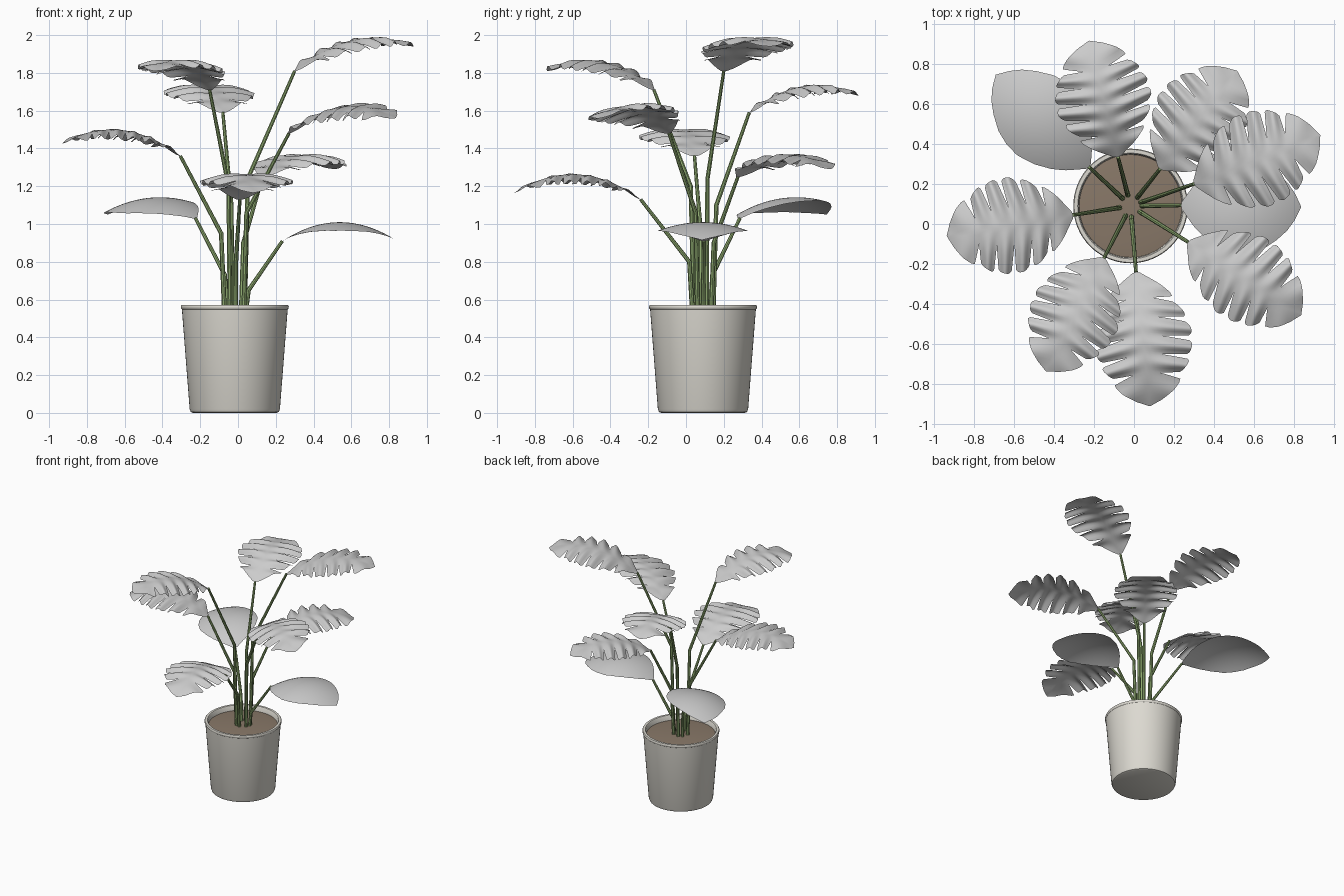
import bpy, bmesh, math
from mathutils import Vector

if "Cube" in bpy.data.objects:
    bpy.data.objects.remove(bpy.data.objects["Cube"])

CX, CY = -0.017, 0.09          # pot axis


def material(name, rgb):
    m = bpy.data.materials.new(name)
    m.diffuse_color = (*rgb, 1)
    m.use_nodes = True
    m.node_tree.nodes["Principled BSDF"].inputs["Base Color"].default_value = m.diffuse_color
    return m


def finish(name, bm, mat=None, angle=40):
    me = bpy.data.meshes.new(name)
    bm.to_mesh(me)
    bm.free()
    ob = bpy.data.objects.new(name, me)
    bpy.context.collection.objects.link(ob)
    if mat:
        me.materials.append(mat)
    bpy.ops.object.select_all(action='DESELECT')
    ob.select_set(True)
    bpy.context.view_layer.objects.active = ob
    bpy.ops.object.shade_smooth_by_angle(angle=math.radians(angle))
    return ob


def lathe(name, profile, mat, n=64):
    bm = bmesh.new()
    rings = []
    for r, z in profile:
        if r == 0:
            rings.append([bm.verts.new((CX, CY, z))] * n)
        else:
            rings.append([bm.verts.new((CX + r * math.cos(2 * math.pi * i / n),
                                        CY + r * math.sin(2 * math.pi * i / n), z)) for i in range(n)])
    for a, b in zip(rings, rings[1:]):
        for i in range(n):
            j = (i + 1) % n
            bm.faces.new(list(dict.fromkeys((a[i], a[j], b[j], b[i]))))
    bmesh.ops.recalc_face_normals(bm, faces=bm.faces)
    return finish(name, bm, mat)


clay = material("clay", (0.72, 0.70, 0.64))
earth = material("earth", (0.25, 0.19, 0.14))
green = material("stem_green", (0.27, 0.40, 0.16))

# Pot with rounded foot and lip, and the soil disc
lathe("pot", [(0, 0), (0.222, 0), (0.233, 0.005), (0.239, 0.02), (0.280, 0.548), (0.285, 0.553),
              (0.286, 0.564), (0.282, 0.57), (0.264, 0.57), (0.259, 0.564), (0.254, 0.50),
              (0.225, 0.06), (0, 0.06)], clay)
lathe("soil", [(0.257, 0.53), (0.2, 0.537), (0, 0.54)], earth)

# Leaf outline: (position along midrib, relative half width)
OUTLINE = [(0, 0.08), (0.08, 0.45), (0.15, 0.66), (0.25, 0.86), (0.38, 1), (0.5, 0.99),
           (0.62, 0.9), (0.75, 0.7), (0.85, 0.5), (0.93, 0.27), (1, 0)]


def width(u):
    for (a, wa), (b, wb) in zip(OUTLINE, OUTLINE[1:]):
        if u <= b:
            return wa + (wb - wa) * (u - a) / (b - a)
    return 0


def leaf(name, base, tip, half, arch, roll, split):
    base, tip = Vector(base), Vector(tip)
    d = tip - base
    side = Vector((-d.y, d.x, 0)).normalized()
    cuts = [0, 0.18, 0.32, 0.46, 0.60, 0.74, 1] if split else [0, 1]
    nu, nv = (8, 8) if split else (40, 10)
    bm = bmesh.new()
    for s in (-1, 1):
        for u0, u1 in zip(cuts, cuts[1:]):
            # lobes narrow towards the margin, except at the base and tip
            anchor = 0 if u0 == 0 else 1 if u1 == 1 else (u0 + u1) / 2
            grid = []
            for i in range(nu + 1):
                t = 2 * i / nu - 1
                u = u0 + (u1 - u0) * i / nu
                row = []
                for j in range(nv + 1):
                    v = j / nv
                    w = width(u) * v
                    x, puff = u, 0
                    if split:
                        open_ = max(0, (v - 0.4) / 0.6)
                        pinch = 0.25 * (u1 - u0) * open_
                        if anchor == 0:
                            x -= pinch / 2 * i / nu
                        elif anchor == 1:
                            x += pinch / 2 * (1 - i / nu)
                        else:
                            x = anchor + (u - anchor) * (1 - 0.25 * open_)
                        w *= 1 - 0.06 * open_ * t ** 4
                        puff = 0.013 * min(1, 2 * w) * math.cos(math.pi * t)
                    x += 0.07 * w
                    lat, z = s * half * w, puff - 0.045 * w * w
                    lat, z = (lat * math.cos(roll) + z * math.sin(roll),
                              z * math.cos(roll) - lat * math.sin(roll))
                    p = base + d * x + side * lat
                    p.z += z + 4 * arch * x * (1 - x)
                    row.append(bm.verts.new(p))
                grid.append(row)
            for i in range(nu):
                for j in range(nv):
                    q = (grid[i][j], grid[i + 1][j], grid[i + 1][j + 1], grid[i][j + 1])
                    bm.faces.new(q if s > 0 else q[::-1])
    bmesh.ops.remove_doubles(bm, verts=bm.verts, dist=0.0004)
    bmesh.ops.dissolve_degenerate(bm, edges=bm.edges, dist=0.0001)
    finish(name, bm, angle=60)


def stem(name, base, bend_z):
    # upright from the soil, then bent outward to the leaf
    out = Vector((base[0] - CX, base[1] - CY, 0)).normalized()
    foot = Vector((CX, CY, 0.52)) + out * 0.055
    knee = Vector((CX, CY, bend_z)) + out * 0.073
    cu = bpy.data.curves.new(name, 'CURVE')
    cu.dimensions = '3D'
    cu.bevel_depth = 0.012
    cu.bevel_resolution = 2
    cu.use_fill_caps = True
    sp = cu.splines.new('POLY')
    pts = [foot, knee, Vector(base)]
    sp.points.add(2)
    for pt, p, r in zip(sp.points, pts, (1.1, 1, 0.75)):
        pt.co = (*p, 1)
        pt.radius = r
    ob = bpy.data.objects.new(name, cu)
    bpy.context.collection.objects.link(ob)
    cu.materials.append(green)
    bpy.ops.object.select_all(action='DESELECT')
    ob.select_set(True)
    bpy.context.view_layer.objects.active = ob
    bpy.ops.object.convert(target='MESH')
    bpy.ops.object.shade_smooth_by_angle(angle=math.radians(40))


# name, base, tip, half width, arch, roll, split, stem bend height
LEAVES = [
    ("top_right", (0.30, 0.20, 1.81), (0.93, 0.445, 1.94), 0.24, 0.10, 0, True, 1.24),
    ("back", (-0.08, 0.335, 1.59), (-0.225, 0.915, 1.68), 0.24, 0.095, 0, True, 1.10),
    ("back_right", (0.13, 0.275, 1.25), (0.515, 0.765, 1.29), 0.235, 0.095, 0, True, 0.90),
    ("front_right", (0.27, -0.09, 1.48), (0.835, -0.455, 1.56), 0.225, 0.10, -0.15, True, 1.06),
    ("low_right", (0.235, 0.093, 0.91), (0.835, 0.085, 0.915), 0.238, 0.097, 0, False, 0.65),
    ("front", (0.01, -0.24, 1.13), (0.08, -0.91, 1.165), 0.245, 0.115, 0, True, 0.80),
    ("front_left", (-0.15, -0.17, 1.71), (-0.44, -0.735, 1.81), 0.225, 0.10, 0, True, 1.20),
    ("left", (-0.305, 0.045, 1.36), (-0.935, -0.06, 1.425), 0.24, 0.105, 0, True, 0.95),
    ("back_left", (-0.225, 0.285, 1.03), (-0.69, 0.745, 1.05), 0.22, 0.095, 0.15, False, 0.73),
]
for name, base, tip, half, arch, roll, split, bend in LEAVES:
    leaf(name + "_leaf", base, tip, half, arch, roll, split)
    stem(name + "_stem", base, bend)
